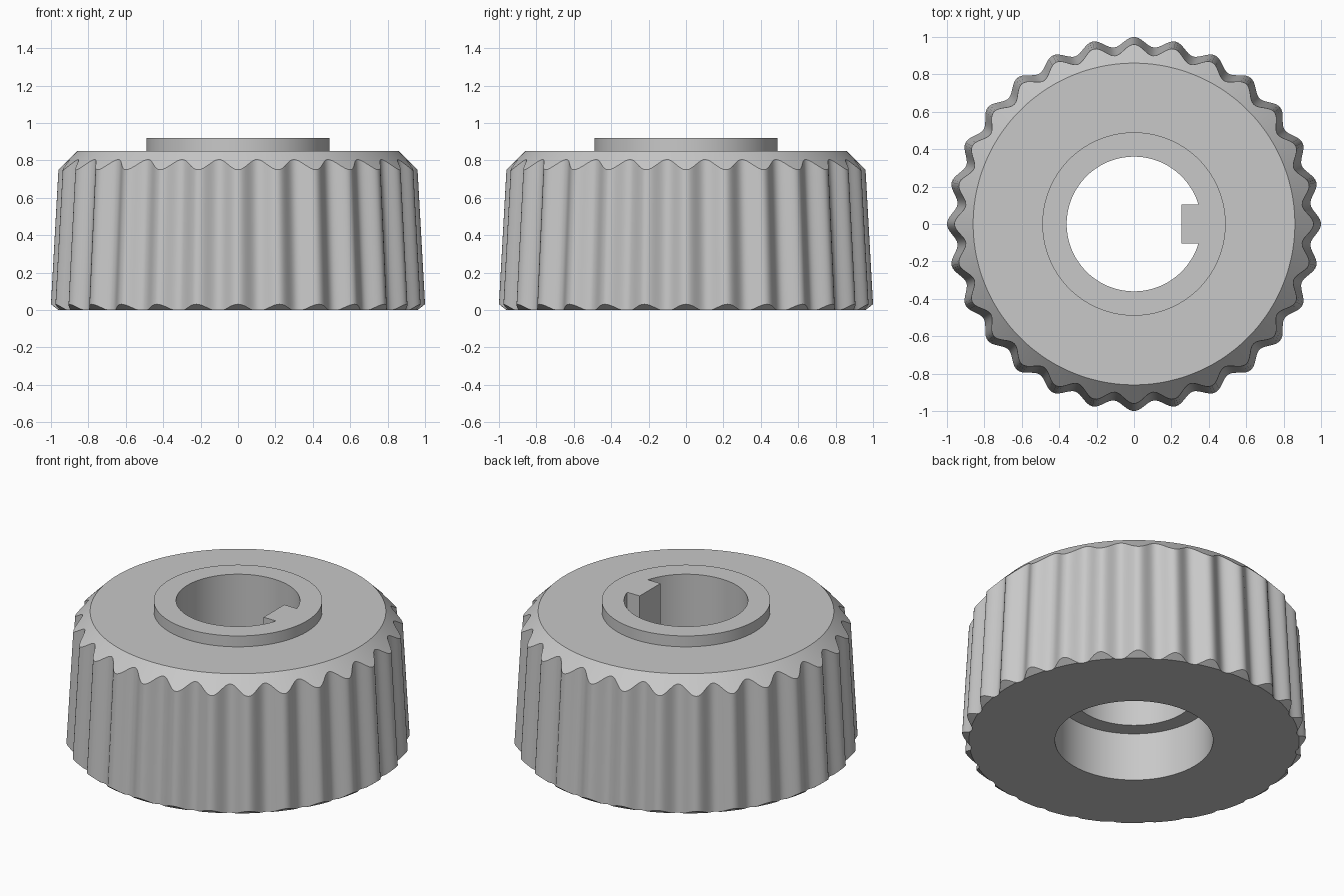
import bpy, bmesh
from math import sin, cos, pi, asin, radians

old = bpy.data.objects.get("Cube")
if old:
    bpy.data.objects.remove(old)

TEETH, STEPS = 28, 16
COUNT = TEETH * STEPS
TAPER, MEAN, WAVE = 0.0556, 0.9757, 0.026
RIM_R, RIM_Z, HUB_R, HUB_Z = 0.86, 0.85, 0.49, 0.92
BORE_R, RECESS_R, RECESS_Z = 0.36, 0.46, 0.31
KEY_X, KEY_Y = 0.255, 0.105

grey = bpy.data.materials.new("plain grey")
grey.use_nodes = True
grey.diffuse_color = (0.58, 0.58, 0.58, 1)
grey.node_tree.nodes["Principled BSDF"].inputs["Base Color"].default_value = grey.diffuse_color


def make_object(name, bm):
    bmesh.ops.remove_doubles(bm, verts=bm.verts, dist=1e-5)
    bmesh.ops.recalc_face_normals(bm, faces=bm.faces)
    mesh = bpy.data.meshes.new(name)
    bm.to_mesh(mesh)
    bm.free()
    mesh.materials.append(grey)
    obj = bpy.data.objects.new(name, mesh)
    bpy.context.collection.objects.link(obj)
    return obj


def loft(name, rings):
    """Skin closed rings of points, capping both ends."""
    bm = bmesh.new()
    loops = [[bm.verts.new(p) for p in ring] for ring in rings]
    for a, b in zip(loops, loops[1:]):
        for i in range(len(a)):
            j = (i + 1) % len(a)
            bm.faces.new((a[i], a[j], b[j], b[i]))
    bm.faces.new(loops[0][::-1])
    bm.faces.new(loops[-1])
    return make_object(name, bm)


def ring(shape):
    """Ring whose radius and height come from shape(tooth wave)."""
    points = []
    for i in range(COUNT):
        t = 2 * pi * i / COUNT
        r, z = shape(MEAN + WAVE * cos(TEETH * t))
        points.append((r * cos(t), r * sin(t), z))
    return points


def lower_edge(w):
    # Bottom chamfer only bites into the teeth
    z = max(0, (w - 0.96) * 0.75)
    return w - TAPER * z, z


def upper_edge(w):
    # Where the tapered flutes meet the 45 degree top bevel
    total = RIM_R + RIM_Z
    r = (w - TAPER * total) / (1 - TAPER)
    return r, total - r


# Fluted body with bevelled rim and raised hub
wheel = loft("fluted_wheel", [
    ring(lambda w: (min(w, 0.96), 0)),
    ring(lower_edge),
    ring(upper_edge),
    ring(lambda w: (RIM_R, RIM_Z)),
    ring(lambda w: (HUB_R, RIM_Z)),
    ring(lambda w: (HUB_R, HUB_Z)),
])


def prism(name, outline, low, high):
    return loft(name, [[(x, y, z) for x, y in outline] for z in (low, high)])


# Keyed bore: a circle with a rectangular key reaching in from +x
start = asin(KEY_Y / BORE_R)
arc = [start + (2 * pi - 2 * start) * i / 120 for i in range(121)]
keyed = [(BORE_R * cos(t), BORE_R * sin(t)) for t in arc]
keyed += [(KEY_X, -KEY_Y), (KEY_X, KEY_Y)]
bore = prism("bore_cutter", keyed, 0.2, 1.1)

# Wider recess from below
circle = [(RECESS_R * cos(2 * pi * i / 128), RECESS_R * sin(2 * pi * i / 128)) for i in range(128)]
recess = prism("recess_cutter", circle, -0.1, RECESS_Z)

bpy.ops.object.select_all(action="DESELECT")
bpy.context.view_layer.objects.active = wheel
wheel.select_set(True)
for cutter in (bore, recess):
    cutter.hide_render = True
    cut = wheel.modifiers.new("cut", "BOOLEAN")
    cut.operation = "DIFFERENCE"
    cut.solver = "EXACT"
    cut.object = cutter
    bpy.ops.object.modifier_apply(modifier=cut.name)
    bpy.data.objects.remove(cutter)

bpy.ops.object.shade_smooth_by_angle(angle=radians(25))
